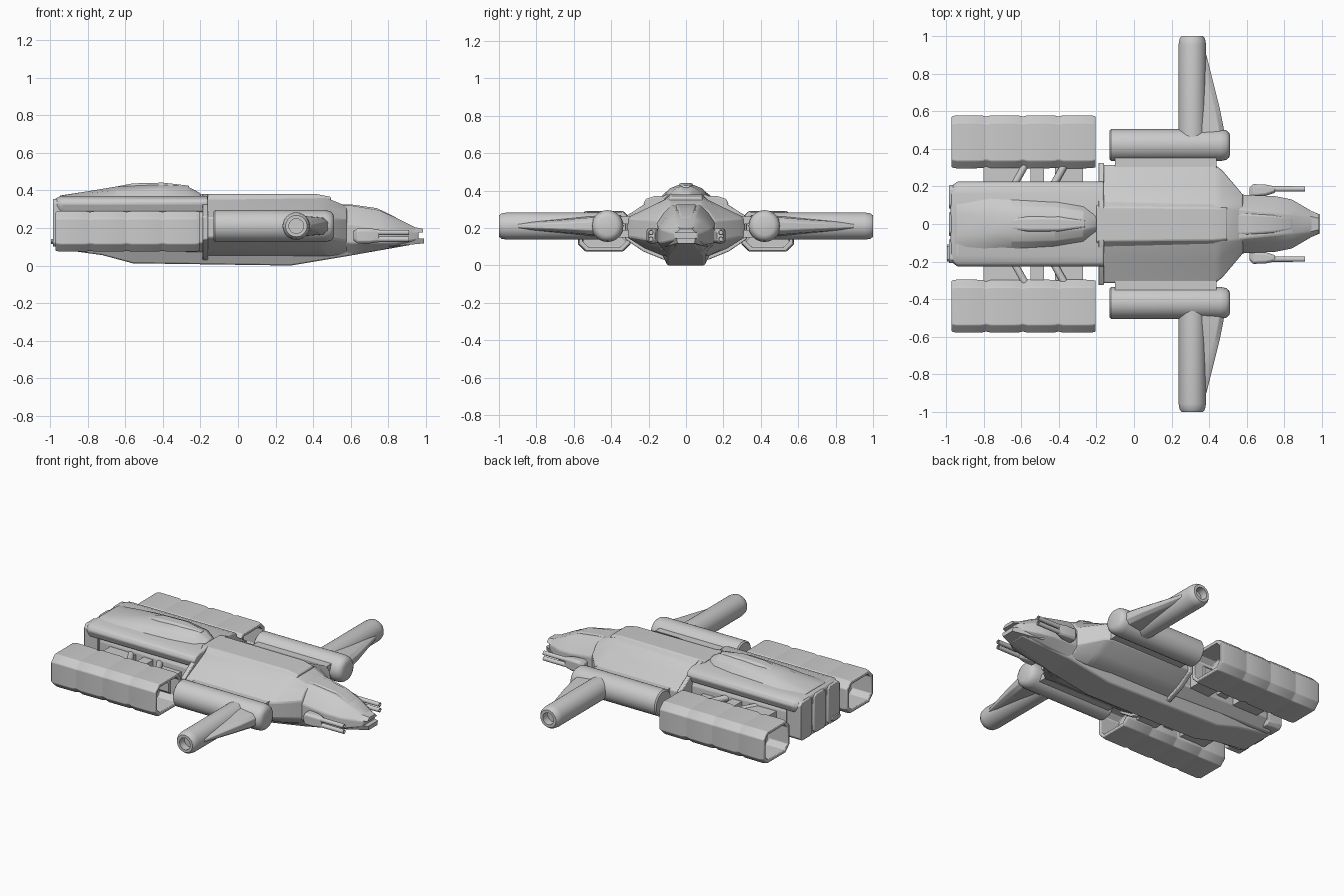
import bpy, bmesh, math
from mathutils import Vector, Matrix

if "Cube" in bpy.data.objects:
    bpy.data.objects.remove(bpy.data.objects["Cube"])


def finish(name, bm, bevel=0.0, angle=30):
    bmesh.ops.recalc_face_normals(bm, faces=bm.faces)
    me = bpy.data.meshes.new(name)
    bm.to_mesh(me)
    bm.free()
    me.shade_smooth()
    me.set_sharp_from_angle(angle=math.radians(angle))
    ob = bpy.data.objects.new(name, me)
    bpy.context.collection.objects.link(ob)
    if bevel:
        m = ob.modifiers.new("soft_edges", "BEVEL")
        m.width, m.segments, m.limit_method = bevel, 2, "ANGLE"
        m.angle_limit = math.radians(25)
    return ob


def skin(rings, recess=0, rim=0.02):
    """Join rings of points into a closed body, optionally with hollowed ends."""
    bm = bmesh.new()
    vs = [[bm.verts.new(p) for p in r] for r in rings]
    n = len(vs[0])
    for a, b in zip(vs, vs[1:]):
        for i in range(n):
            bm.faces.new((a[i], a[(i + 1) % n], b[(i + 1) % n], b[i]))
    caps = [bm.faces.new(vs[0]), bm.faces.new(vs[-1])]
    bmesh.ops.recalc_face_normals(bm, faces=bm.faces)
    if recess:
        for f in caps:
            bmesh.ops.inset_region(bm, faces=[f], thickness=rim)
            new = bmesh.ops.extrude_discrete_faces(bm, faces=[f])["faces"][0]
            d = -new.normal * recess
            bmesh.ops.translate(bm, verts=new.verts, vec=d)
    return bm


def hull(name, sections, bevel=0.0):
    """Symmetric loft along x; each section is (x, half profile of (y, z))."""
    rings = [[(x, y, z) for y, z in h] + [(x, -y, z) for y, z in reversed(h)]
             for x, h in sections]
    return finish(name, skin(rings), bevel)


def chamfer_ring(x, cy, cz, hy, hz, c):
    pts = [(hy, hz - c), (hy - c, hz), (c - hy, hz), (-hy, hz - c),
           (-hy, c - hz), (c - hy, -hz), (hy - c, -hz), (hy, c - hz)]
    return [(x, cy + a, cz + b) for a, b in pts]


def tube(name, start, axis, profile, recess=0, rim=0.02, n=32):
    """Round body: profile is (distance along axis, radius)."""
    axis = Vector(axis)
    u = axis.orthogonal().normalized()
    w = axis.cross(u)
    rings = [[Vector(start) + axis * d + r * (u * math.cos(t) + w * math.sin(t))
              for t in (2 * math.pi * i / n for i in range(n))] for d, r in profile]
    return finish(name, skin(rings, recess, rim), angle=40)


def box(name, x0, x1, y0, y1, z0, z1, c=0.01, bevel=0.0):
    a = ((y0 + y1) / 2, (z0 + z1) / 2, abs(y1 - y0) / 2, (z1 - z0) / 2, c)
    return finish(name, skin([chamfer_ring(x, *a) for x in (x0, x1)]), bevel)


# Middle hull with sloped shoulders
mid = [(.09, .365), (.2, .31), (.315, .255), (.315, .15), (.22, .09), (.12, .05)]
hull("middle_hull", [
    (-.18, mid), (.43, mid),
    (.47, [(.09, .36), (.17, .31), (.285, .25), (.285, .15), (.2, .09), (.12, .05)]),
    (.58, [(.08, .315), (.12, .29), (.155, .24), (.155, .13), (.13, .09), (.1, .06)])], .008)
hull("top_ridge", [(-.2, [(.09, .38), (.13, .34)]), (.42, [(.085, .38), (.12, .34)]),
                   (.495, [(.08, .365), (.11, .31)])], .006)
hull("hull_collar", [(x, [(.1, .38), (.21, .335), (.325, .26), (.325, .14), (.23, .075), (.12, .03)])
                     for x in (-.19, -.16)], .005)

# Belly keel
hull("belly_keel", [(-.97, [(.14, .16), (.12, .09)]), (-.72, [(.15, .12), (.11, .055)]),
                    (-.56, [(.15, .1), (.105, .012)]), (.28, [(.15, .1), (.1, .0)]),
                    (.58, [(.14, .12), (.1, .05)]), (.92, [(.07, .14), (.05, .11)])], .008)

# Nose
hull("nose", [
    (.48, [(.09, .33), (.13, .29), (.16, .24), (.16, .13), (.1, .05)]),
    (.6, [(.075, .32), (.115, .28), (.155, .22), (.155, .12), (.1, .06)]),
    (.75, [(.06, .295), (.1, .26), (.148, .2), (.148, .12), (.09, .08)]),
    (.84, [(.05, .255), (.085, .235), (.13, .19), (.13, .12), (.08, .1)]),
    (.96, [(.03, .195), (.045, .19), (.06, .17), (.06, .14), (.04, .125)])], .006)
hull("cockpit_canopy", [(.5, [(.05, .325), (.08, .29)]), (.6, [(.05, .325), (.085, .29)]),
                        (.74, [(.04, .305), (.07, .27)]), (.84, [(.025, .256), (.05, .24)])], .005)
hull("nose_upper_lip", [(.86, [(.06, .22), (.11, .18)]), (.985, [(.03, .195), (.05, .175)])])
hull("nose_lower_lip", [(.8, [(.13, .14), (.11, .1)]), (.99, [(.05, .145), (.045, .118)])])

# Rear hull: upper slab, waist and stern blocks
hull("rear_upper_slab", [(-.975, [(.15, .355), (.19, .345), (.2, .32), (.19, .295)]),
                         (-.94, [(.17, .37), (.215, .355), (.228, .33), (.21, .285)]),
                         (-.16, [(.17, .37), (.215, .355), (.228, .33), (.21, .285)])], .008)
hull("rear_waist", [(-.95, [(.18, .3), (.19, .26), (.19, .14), (.14, .09)]),
                    (-.16, [(.18, .3), (.21, .26), (.21, .12), (.14, .07)])], .006)
for i, y in enumerate((-.145, 0, .145)):
    box(f"stern_block_{i + 1}", -.985, -.88, y - .063, y + .063, .1, .355, .02, .006)
box("stern_vane", -.995, -.9, -.2, -.11, .115, .14)

# Dorsal hump
hull("dorsal_hump", [(-.95, [(.06, .372), (.1, .37), (.14, .36)]), (-.8, [(.05, .395), (.1, .385), (.15, .36)]),
                     (-.65, [(.05, .42), (.095, .4), (.14, .36)]), (-.42, [(.04, .43), (.09, .41), (.125, .36)]),
                     (-.27, [(.03, .422), (.07, .4), (.1, .36)]), (-.2, [(.015, .385), (.03, .375), (.05, .36)])], .01)
hull("dorsal_spine", [(-.78, [(.015, .395), (.03, .38)]), (-.56, [(.03, .437), (.06, .4)]),
                      (-.4, [(.03, .441), (.06, .4)]), (-.26, [(.015, .425), (.03, .4)])], .006)

for side, s in (("left", 1), ("right", -1)):
    # Engine pod: four bulging segments, hollow at both ends
    rings = []
    cuts = [-.97, -.785, -.59, -.4, -.2]
    for i, (a, b) in enumerate(zip(cuts, cuts[1:])):
        for x, k in ((a, .96), (a + .025, 1), (b - .025, .995), (b - .004, .96)):
            rings.append(chamfer_ring(x, s * .437, .182, .141 * k, .108 * k, .04))
    finish(side + "_engine_pod", skin(rings, .14, .022), .004)

    # Struts joining pod and hull
    for i, (x0, x1, z0, z1) in enumerate(((-.8, -.61, .13, .25), (-.55, -.48, .15, .25), (-.42, -.27, .12, .23))):
        box(f"{side}_pod_strut_{i + 1}", x0, x1, s * .17, s * .34, z0, z1, .025)
    for i, x in enumerate((-.66, -.45)):
        d = Vector((.09, s * .16, .0))
        tube(f"{side}_pod_brace_{i + 1}", (x, s * .17, .24), d.normalized(), [(0, .02), (d.length, .02)], n=12)

    # Long side cylinder and its mount
    tube(side + "_side_cylinder", (-.13, s * .42, .21), (1, 0, 0),
         [(0, .076), (.008, .085), (.59, .085), (.62, .079), (.635, .067), (.642, .05)])
    for i, (z0, z1) in enumerate(((.15, .19), (.22, .26))):
        box(f"{side}_cylinder_mount_{i + 1}", -.1, .44, s * .29, s * .39, z0, z1)

    # Wing cylinder with hollow tip
    tube(side + "_wing_cylinder", (.31, s * .42, .21), (0, s, 0),
         [(0, .073), (.535, .073), (.565, .068), (.58, .057)], .05, .018)

    # Tapered leading fin
    rings = []
    for y, x1, h in ((.36, .495, .06), (.52, .475, .055), (.62, .455, .045), (.9, .385, .02)):
        rings.append([(.32, s * y, .21 + h), (x1 - .025, s * y, .21 + h * .8), (x1, s * y, .21 + h * .4),
                      (x1, s * y, .21 - h * .4), (x1 - .025, s * y, .21 - h * .8), (.32, s * y, .21 - h)])
    finish(side + "_wing_fin", skin(rings), .004)

    # Twin nose guns
    a = [chamfer_ring(x, s * y, .158, w, h, .012) for x, y, w, h in
         ((.615, .165, .03, .025), (.635, .178, .034, .04), (.7, .18, .03, .04), (.75, .183, .017, .034))]
    finish(side + "_gun_housing", skin(a), .004)
    box(side + "_gun_bracket", .63, .7, s * .12, s * .17, .14, .18)
    for i, z in enumerate((.14, .176)):
        tube(f"{side}_gun_barrel_{i + 1}", (.7, s * .187, z), (1, 0, 0), [(0, .015), (.21, .014)], .02, .005, 12)
